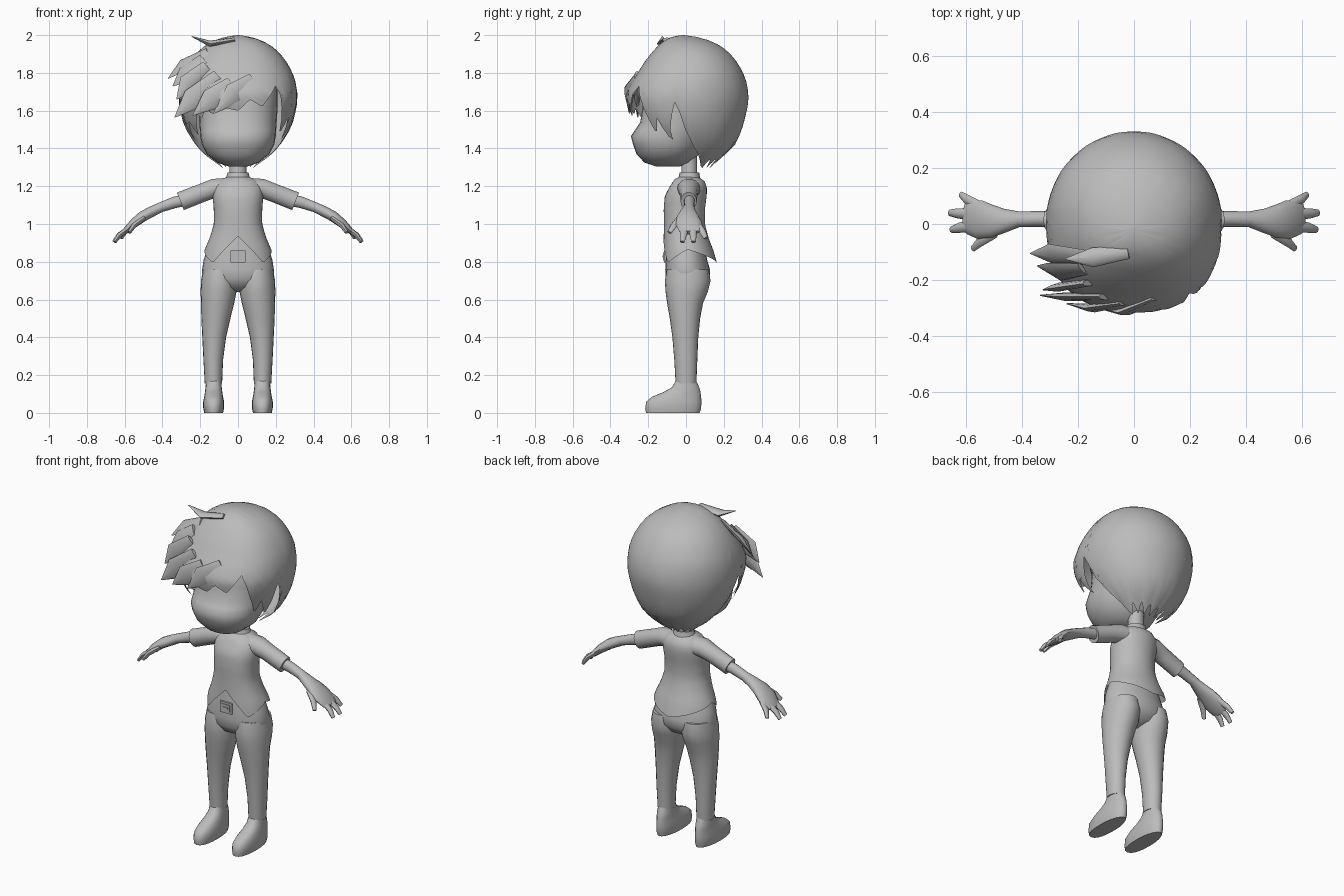
import bpy, bmesh, math
from mathutils import Vector

grey = bpy.data.materials.new("plain_grey")
grey.diffuse_color = (0.5, 0.5, 0.5, 1)


def finish(name, bm, angle=50):
    bmesh.ops.recalc_face_normals(bm, faces=bm.faces[:])
    me = bpy.data.meshes.new(name)
    bm.to_mesh(me)
    bm.free()
    me.materials.append(grey)
    me.shade_smooth()
    me.set_sharp_from_angle(angle=math.radians(angle))
    ob = bpy.data.objects.new(name, me)
    bpy.context.collection.objects.link(ob)
    return ob


def lerp(table, k):
    """Interpolate rows of a table sorted by rising first entry."""
    for a, b in zip(table, table[1:]):
        if k <= b[0]:
            f = max(0, (k - a[0]) / (b[0] - a[0]))
            return [u + (v - u) * f for u, v in zip(a, b)]
    return list(table[-1])


def skin(bm, rings, caps):
    vs = [[bm.verts.new(p) for p in r] for r in rings]
    n = len(vs[0])
    for a, b in zip(vs, vs[1:]):
        for i in range(n):
            j = (i + 1) % n
            bm.faces.new((a[i], a[j], b[j], b[i]))
    if caps[0]:
        bm.faces.new(vs[0])
    if caps[1]:
        bm.faces.new(vs[-1])


def oval(ring, a, cx, p):
    z, rx, yf, yb = ring
    c, s = math.cos(a), math.sin(a)
    q = 2 / p if s < 0 else 1
    x = rx * math.copysign(abs(c) ** q, c)
    y = (yb - yf) / 2 * math.copysign(abs(s) ** q, s)
    return Vector((cx + x, (yf + yb) / 2 + y, z))


def loft(name, rings, cx=0, n=24, p=2.0):
    """Closed stack of ovals: z, half width, front y, back y; cx may be one per ring."""
    bm = bmesh.new()
    cs = cx if isinstance(cx, list) else [cx] * len(rings)
    skin(bm, [[oval(r, math.tau * i / n, c, p) for i in range(n)]
              for r, c in zip(rings, cs)], (True, True))
    return finish(name, bm)


def shell(name, rings, hem, n, rows, p, ease):
    """Open skirt hanging from the top ring to a hem height given by angle."""
    bm = bmesh.new()
    top = rings[-1][0]
    out = []
    for k in range(rows + 1):
        row = []
        for i in range(n):
            deg = 360 * i / n
            z = top + (lerp(hem, deg)[1] - top) * (k / rows) ** ease
            row.append(oval(lerp(rings, z), math.radians(deg), 0, p))
        out.append(row)
    skin(bm, out, (True, False))
    return finish(name, bm, 60)


def tube(name, pts, hint, n=10, s=1):
    """Tube through x, y, z, half width along hint, half thickness."""
    bm = bmesh.new()
    P = [Vector(q[:3]) for q in pts]
    rings = []
    for i, q in enumerate(pts):
        t = (P[min(i + 1, len(P) - 1)] - P[max(i - 1, 0)]).normalized()
        u = Vector(hint)
        u = (u - t * u.dot(t)).normalized()
        v = t.cross(u)
        ring = [P[i] + u * q[3] * math.cos(math.tau * k / n)
                + v * q[4] * math.sin(math.tau * k / n) for k in range(n)]
        rings.append([Vector((w.x * s, w.y, w.z)) for w in ring])
    skin(bm, rings, (True, True))
    return finish(name, bm)


# Head with a round chin and a small snub face
loft("head", [(1.305, .05, -.16, -.03), (1.325, .11, -.22, .02), (1.37, .165, -.262, .07),
              (1.42, .192, -.28, .1), (1.465, .2, -.292, .13), (1.5, .202, -.268, .15),
              (1.54, .205, -.242, .17), (1.62, .21, -.23, .2), (1.75, .21, -.2, .2),
              (1.85, .15, -.1, .15), (1.9, .03, -.02, .03)], n=28, p=2.3)
loft("neck", [(1.2, .055, -.04, .07), (1.26, .046, -.025, .06), (1.36, .044, -.025, .06)], n=14)
loft("collar", [(1.22, .08, -.06, .085), (1.245, .062, -.04, .075), (1.272, .056, -.034, .07)], n=16)

# Hair cap with a jagged fringe, side locks and nape
cap = [(1.28, .07, 0, .11), (1.31, .1, -.02, .14), (1.37, .18, -.1, .21), (1.42, .225, -.18, .26),
       (1.49, .27, -.25, .293), (1.55, .295, -.28, .31), (1.63, .312, -.31, .328),
       (1.69, .315, -.318, .332), (1.76, .303, -.283, .318), (1.81, .284, -.25, .298),
       (1.86, .256, -.218, .268), (1.9, .225, -.187, .235), (1.94, .181, -.152, .19),
       (1.965, .138, -.122, .14), (1.985, .087, -.09, .085), (1.995, .04, -.055, .03),
       (2.0, .005, -.02, -.01)]
nape = [(24 + 11 * i, 1.345 if i % 2 else 1.295) for i in range(13)]
fringe = [(0, 1.40), (6, 1.35), (12, 1.31)] + nape + [
    (168, 1.31), (174, 1.35), (180, 1.4), (188, 1.66), (201, 1.44), (209, 1.55), (219, 1.47),
    (228, 1.58), (234, 1.56), (240, 1.61), (248, 1.58), (258, 1.62), (270, 1.6), (278, 1.66),
    (290, 1.62), (306, 1.73), (312, 1.68), (322, 1.47), (330, 1.56), (338, 1.43), (352, 1.66), (360, 1.4)]
shell("hair", cap, fringe, 120, 18, 2.4, 1.5)

# Loose locks swept to one side: root, middle, tip, width direction
locks = [((-.02, -.10, 1.975), (-.15, -.12, 1.955), (-.245, -.125, 1.993), .035, (0, 1, 0)),
         ((-.16, -.12, 1.91), (-.29, -.11, 1.84), (-.37, -.105, 1.77), .05, (0, 1, 1)),
         ((-.18, -.16, 1.87), (-.28, -.17, 1.79), (-.345, -.15, 1.73), .055, (0, .5, 1)),
         ((-.16, -.21, 1.83), (-.265, -.225, 1.74), (-.325, -.235, 1.66), .055, (0, 0, 1)),
         ((-.10, -.26, 1.78), (-.24, -.26, 1.66), (-.335, -.255, 1.565), .06, (0, 0, 1)),
         ((-.03, -.28, 1.74), (-.14, -.30, 1.66), (-.24, -.285, 1.575), .06, (0, 0, 1)),
         ((.08, -.26, 1.76), (-.02, -.31, 1.69), (-.13, -.30, 1.585), .06, (0, 0, 1))]
for i, (a, b, c, w, hint) in enumerate(locks):
    tube(f"hair_lock_{i + 1}", [(*a, w * .7, .012), (*b, w, .016), (*c, .002, .002)], hint, 8)

# Shirt with a notched front hem and a pointed back hem
body = [(.78, .192, -.127, .168), (.86, .178, -.122, .145), (.93, .148, -.118, .118),
        (1.0, .128, -.117, .1), (1.08, .128, -.118, .1), (1.15, .135, -.112, .11),
        (1.2, .13, -.085, .11), (1.235, .1, -.062, .095), (1.255, .06, -.04, .075), (1.26, .03, -.02, .05)]
hem = [(0, .865), (90, .79), (180, .865), (229, .795), (270, .935), (311, .795), (360, .865)]
shell("shirt", body, hem, 64, 14, 2.3, 1)

# Trousers: hips and buckle
loft("hips", [(.64, .03, -.03, .03), (.665, .13, -.08, .09), (.71, .188, -.108, .125),
              (.76, .19, -.11, .127), (.81, .182, -.107, .112), (.88, .158, -.102, .1),
              (.97, .115, -.09, .085)], p=2.3)
for name, w, h, y in (("buckle_plate", .04, .033, -.112), ("buckle_frame", .028, .021, -.116),
                      ("buckle_bar", .016, .006, -.12)):
    bm = bmesh.new()
    bmesh.ops.create_cube(bm, size=1)
    for v in bm.verts:
        v.co = (v.co.x * 2 * w, y + v.co.y * .009, .828 + v.co.z * 2 * h)
    finish(name, bm, 30)

# Paired limbs
for s, side in ((1, "left"), (-1, "right")):
    loft(f"{side}_leg", [(.155, .046, -.055, .055), (.28, .052, -.062, .06), (.4, .063, -.072, .065),
                         (.5, .077, -.086, .075), (.58, .088, -.1, .09), (.64, .095, -.108, .115),
                         (.7, .096, -.112, .13), (.76, .085, -.1, .12)],
         [s * c for c in (.13, .131, .126, .117, .108, .103, .1, .1)], 20)
    loft(f"{side}_shoe", [(0, .05, -.212, .072), (.025, .055, -.216, .08), (.06, .055, -.21, .082),
                          (.085, .05, -.18, .08), (.11, .046, -.12, .077), (.135, .043, -.075, .07),
                          (.18, .039, -.048, .05)], s * .129, 20, 2.4)
    tube(f"{side}_sleeve", [(.07, .015, 1.185, .065, .06), (.13, .015, 1.188, .06, .052),
                            (.19, .015, 1.165, .048, .05), (.305, .014, 1.12, .043, .051)], (0, 1, 0), 14, s)
    tube(f"{side}_arm", [(.27, .018, 1.13, .03, .033), (.34, .018, 1.113, .028, .031),
                         (.41, .017, 1.088, .028, .027), (.46, .012, 1.064, .042, .029),
                         (.505, .01, 1.04, .058, .029), (.55, .015, 1.005, .07, .025),
                         (.59, .025, .968, .062, .018), (.605, .027, .955, .05, .012)], (0, 1, 0), 14, s)
    # Root x, y, z, tip x, y, z
    fingers = [(.55, .06, 1.0, .618, .105, .925), (.575, .035, .98, .658, .04, .905),
               (.575, -.005, .98, .652, -.02, .905), (.50, -.03, 1.03, .575, -.088, .955)]
    for i, f in enumerate(fingers):
        a, b = Vector(f[:3]), Vector(f[3:])
        m = a.lerp(b, .6) + Vector((.006, 0, .006))
        tube(f"{side}_finger_{i + 1}", [(*a, .022, .014), (*m, .018, .013), (*b, .012, .009)], (0, 1, 0), 8, s)
